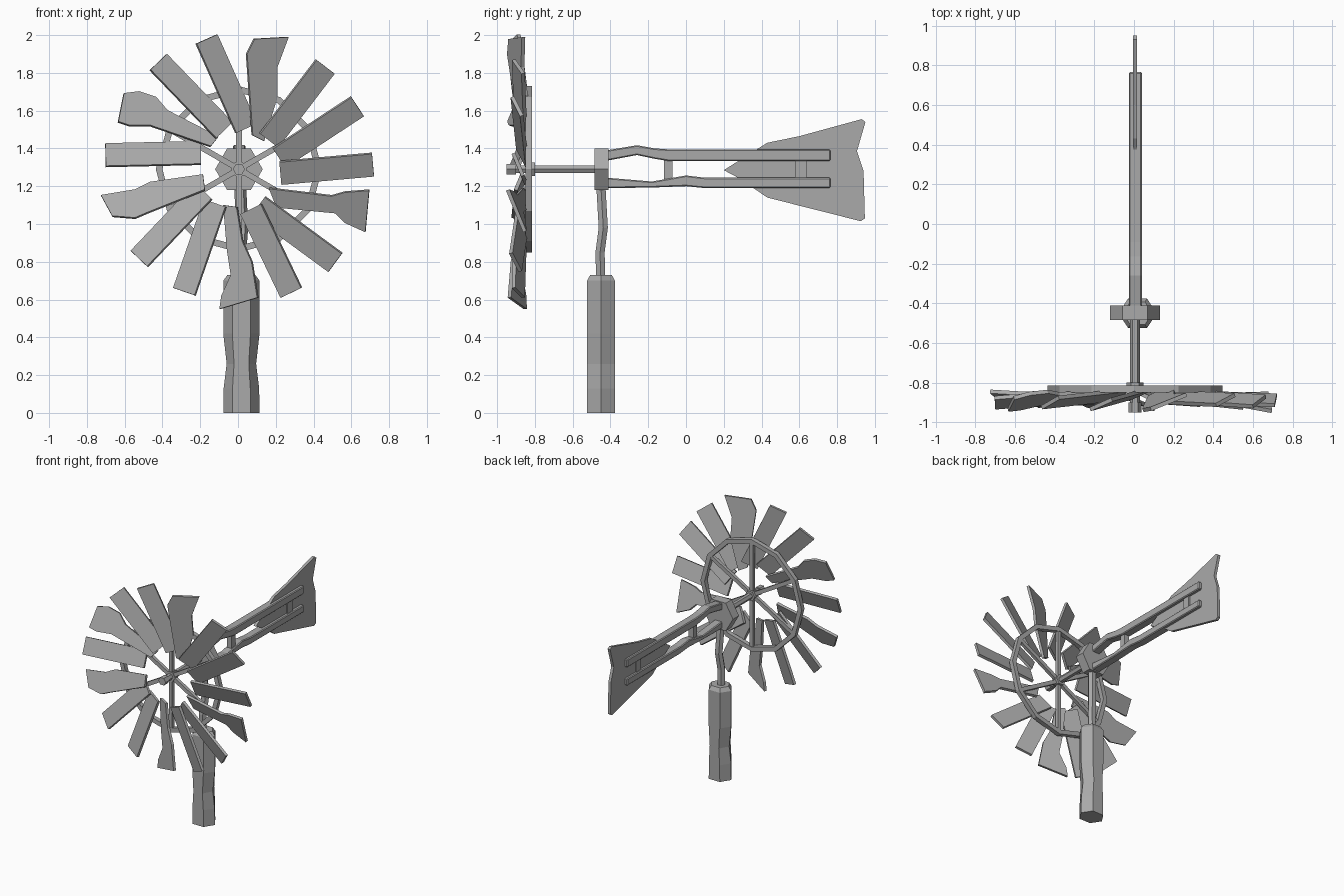
import bpy
import bmesh
from math import sin, cos, pi, radians, tan
from mathutils import Vector, Matrix

default_cube = bpy.data.objects.get("Cube")
if default_cube:
    bpy.data.objects.remove(default_cube)

grey = bpy.data.materials.new("weathered grey")
grey.use_nodes = True
grey.diffuse_color = (0.4, 0.4, 0.4, 1)
grey.node_tree.nodes["Principled BSDF"].inputs["Base Color"].default_value = (0.4, 0.4, 0.4, 1)

HUB = Vector((0.005, -0.88, 1.29))   # centre of the blade wheel
POST_Y = -0.45


def finish(bm, name):
    """Turn a bmesh into a flat shaded grey object."""
    bmesh.ops.recalc_face_normals(bm, faces=bm.faces)
    mesh = bpy.data.meshes.new(name)
    bm.to_mesh(mesh)
    bm.free()
    mesh.materials.append(grey)
    obj = bpy.data.objects.new(name, mesh)
    bpy.context.collection.objects.link(obj)
    return obj


def plate(name, points, offset):
    """Extrude a flat outline along an offset vector, centred on the outline."""
    bm = bmesh.new()
    offset = Vector(offset)
    face = bm.faces.new([bm.verts.new(Vector(p) - offset / 2) for p in points])
    moved = bmesh.ops.extrude_face_region(bm, geom=[face], use_keep_orig=True)
    bmesh.ops.translate(bm, vec=offset, verts=[v for v in moved["geom"] if isinstance(v, bmesh.types.BMVert)])
    return finish(bm, name)


def loft(name, rings, closed=False):
    """Skin a sequence of equally sized rings."""
    bm = bmesh.new()
    loops = [[bm.verts.new(p) for p in ring] for ring in rings]
    n = len(loops[0])
    pairs = list(zip(loops, loops[1:]))
    if closed:
        pairs.append((loops[-1], loops[0]))
    else:
        bm.faces.new(loops[0])
        bm.faces.new(loops[-1])
    for a, b in pairs:
        for i in range(n):
            j = (i + 1) % n
            bm.faces.new((a[i], a[j], b[j], b[i]))
    return finish(bm, name)


def hex_y(name, y0, y1, radius):
    """Six sided bar along y, on the wheel axis."""
    rings = [[(HUB.x + radius * cos(i * pi / 3), y, HUB.z + radius * sin(i * pi / 3))
              for i in range(6)] for y in (y0, y1)]
    return loft(name, rings)


def hex_z(center, rx, ry):
    return [(center[0] + rx * cos(i * pi / 3), center[1] + ry * sin(i * pi / 3), center[2])
            for i in range(6)]


def box(name, center, size, turn=0):
    bm = bmesh.new()
    bmesh.ops.create_cube(bm, size=1, matrix=Matrix.Translation(center)
                          @ Matrix.Rotation(turn, 4, "Y") @ Matrix.Diagonal((*size, 1)))
    return finish(bm, name)


# Wheel blades: each outline lies on a plane pitched about its own length
def blade(name, outline):
    pts = [Vector(p) for p in outline]
    mid = sum(pts, Vector((0, 0))) / len(pts)
    side = Vector((-mid.y, mid.x)).normalized()
    pitch = tan(radians(23))
    world = [HUB + Vector((p.x, -pitch * side.dot(p - mid), p.y)) for p in pts]
    normal = Vector((pitch * side.x, 1, pitch * side.y)).normalized()
    plate(name, world, normal * 0.02)


def polar(radius, degrees):
    return Vector((radius * cos(radians(degrees)), radius * sin(radians(degrees))))


# Straight blades: angle of the root and angle of the tip
straight = [(44, 50), (16, 28), (-5, 2), (-62, -44), (-73, -67), (-125, -114),
            (-148, -138), (157, 174), (111, 127), (80, 104)]
for k, (root_angle, tip_angle) in enumerate(straight):
    root, tip = polar(0.22, root_angle), polar(0.71, tip_angle)
    along = (tip - root).normalized()
    across = Vector((-along.y, along.x)) * 0.06
    blade(f"straight_blade_{k + 1}", [root - across, tip - across, tip + across, root + across])

# Battered blades: outlines in hundredths around the hub
battered = {
    "upper": [(7, 18), (13, 15), (20, 38), (20, 54), (26, 70), (8, 69), (4, 61)],
    "left": [(16, -10), (49, -14), (56, -12), (69, -11), (67, -33), (56, -28), (51, -23), (20, -20)],
    "lower": [(-8, -19), (-1, -20), (2, -38), (7, -49), (10, -68), (-10, -74), (-9, -67),
              (-4, -56), (-6, -43)],
    "right": [(-19, -3), (-18, -11), (-48, -23), (-55, -26), (-67, -25), (-73, -14), (-55, -11), (-47, -7)],
    "upper_right": [(-11, 17), (-15, 12), (-47, 23), (-58, 23), (-64, 25), (-61, 40), (-53, 41),
                    (-44, 38), (-38, 31)],
}
for label, outline in battered.items():
    blade(f"battered_blade_{label}", [(x / 100, z / 100) for x, z in outline])

# Wheel ring, spokes and axle
ring = []
for i in range(12):
    a = i * pi / 6
    ring.append([(HUB.x + r * cos(a), y, HUB.z + r * sin(a))
                 for r, y in ((0.405, -0.85), (0.44, -0.85), (0.44, -0.815), (0.405, -0.815))])
loft("wheel_ring", ring, closed=True)
for k in range(3):
    box(f"spoke_pair_{k + 1}", (HUB.x, -0.832, HUB.z), (0.03, 0.026, 0.83), k * pi / 3)
hex_y("axle", -0.94, -0.45, 0.024)
hex_y("axle_nut", -0.95, -0.9, 0.032)
hex_y("wheel_collar", -0.85, -0.8, 0.042)

# Gear head
hex_y("gear_head", -0.485, -0.41, 0.126)

# Wooden post with a worn waist and a chamfered top
post = [(0, 0.096, 0.085), (0.13, 0.094, 0.085), (0.26, 0.078, 0.085), (0.42, 0.096, 0.085),
        (0.7, 0.096, 0.085), (0.73, 0.074, 0.066)]
loft("post", [hex_z((0.018, POST_Y, z), rx, ry) for z, rx, ry in post])

# Bent pole between post and head
pole = [(0.012, -0.452, 0.72), (0.012, -0.455, 0.85), (0.022, -0.438, 0.98), (0.012, -0.45, 1.19)]
loft("bent_pole", [hex_z(c, 0.032, 0.028) for c in pole])


# Tail beams: stations of y, bottom and top
def beam(name, stations):
    rings = [[(0.007 + sx * 0.033, y, z) for sx, z in ((-1, lo), (1, lo), (1, hi), (-1, hi))]
             for y, lo, hi in stations]
    obj = loft(name, rings)
    bevel = obj.modifiers.new("worn edges", "BEVEL")
    bevel.width = 0.006
    bevel.segments = 1


beam("upper_tail_beam", [(-0.42, 1.335, 1.39), (-0.26, 1.365, 1.417), (-0.165, 1.345, 1.4),
                         (-0.09, 1.333, 1.395), (0.765, 1.333, 1.395)])
beam("lower_tail_beam", [(-0.42, 1.19, 1.245), (-0.18, 1.193, 1.225), (0.0, 1.2, 1.257),
                         (0.1, 1.19, 1.245), (0.765, 1.19, 1.245)])
for label, y, width in (("front", -0.095, 0.045), ("rear", 0.608, 0.06)):
    box(f"{label}_strut", (0.007, y, 1.29), (0.04, width, 0.12))

# Tail vane
vane = [(0.2, 1.285), (0.43, 1.43), (0.6, 1.465), (0.93, 1.555), (0.95, 1.54), (0.905, 1.385),
        (0.94, 1.28), (0.947, 1.03), (0.925, 1.015), (0.43, 1.14), (0.285, 1.24)]
plate("tail_vane", [(0.005, y, z) for y, z in vane], (0.022, 0, 0))
